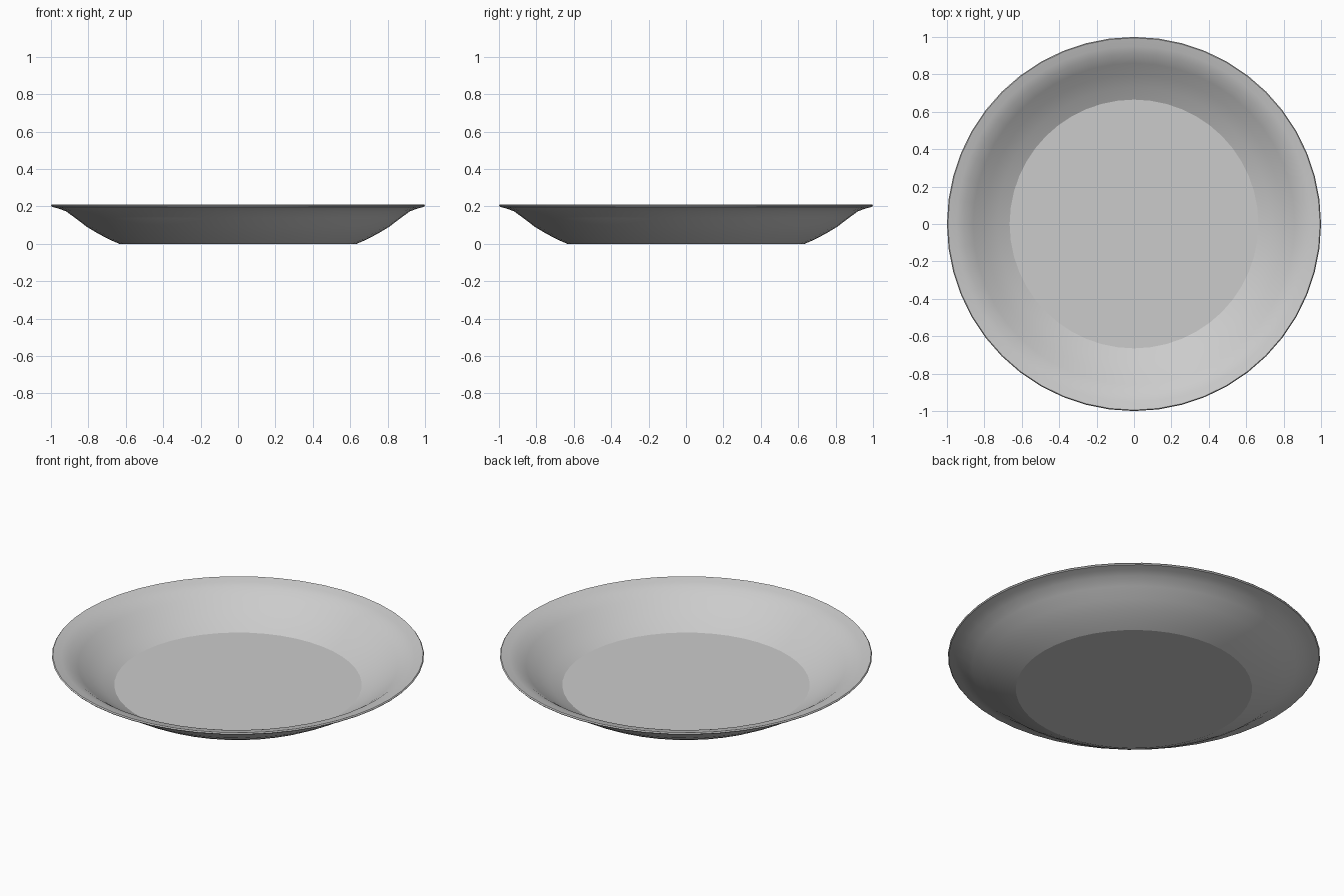
import bpy
import bmesh
import math

cube = bpy.data.objects.get("Cube")
if cube:
    bpy.data.objects.remove(cube, do_unlink=True)

SEGMENTS = 48

# Plain grey glaze
glaze = bpy.data.materials.new("light_grey")
glaze.use_nodes = True
grey = (0.6, 0.6, 0.6, 1)
glaze.diffuse_color = grey
glaze.node_tree.nodes["Principled BSDF"].inputs["Base Color"].default_value = grey

# Half section as (radius, height): underside, outer wall, lip, inner wall, floor
section = [
    (0.635, 0), (0.69, 0.024), (0.75, 0.056), (0.81, 0.092), (0.87, 0.138),
    (0.92, 0.174), (0.96, 0.189), (0.995, 0.198), (1.0, 0.204), (0.995, 0.21),
    (0.95, 0.199), (0.91, 0.186), (0.86, 0.151), (0.80, 0.106),
    (0.73, 0.063), (0.665, 0.03),
]

# Lathe the section around z and close both discs
bm = bmesh.new()
rings = []
for radius, height in section:
    ring = []
    for i in range(SEGMENTS):
        a = math.tau * i / SEGMENTS
        ring.append(bm.verts.new((radius * math.cos(a), radius * math.sin(a), height)))
    rings.append(ring)
for low, high in zip(rings, rings[1:]):
    for i in range(SEGMENTS):
        j = (i + 1) % SEGMENTS
        bm.faces.new((low[i], low[j], high[j], high[i]))
bm.faces.new(rings[0][::-1])
bm.faces.new(rings[-1])
bmesh.ops.recalc_face_normals(bm, faces=bm.faces)

mesh = bpy.data.meshes.new("plate")
bm.to_mesh(mesh)
bm.free()
mesh.materials.append(glaze)
plate = bpy.data.objects.new("plate", mesh)
bpy.context.collection.objects.link(plate)

# Smooth walls with crisp floor and foot edges
bpy.ops.object.select_all(action="DESELECT")
plate.select_set(True)
bpy.context.view_layer.objects.active = plate
bpy.ops.object.shade_smooth_by_angle(angle=math.radians(20))
